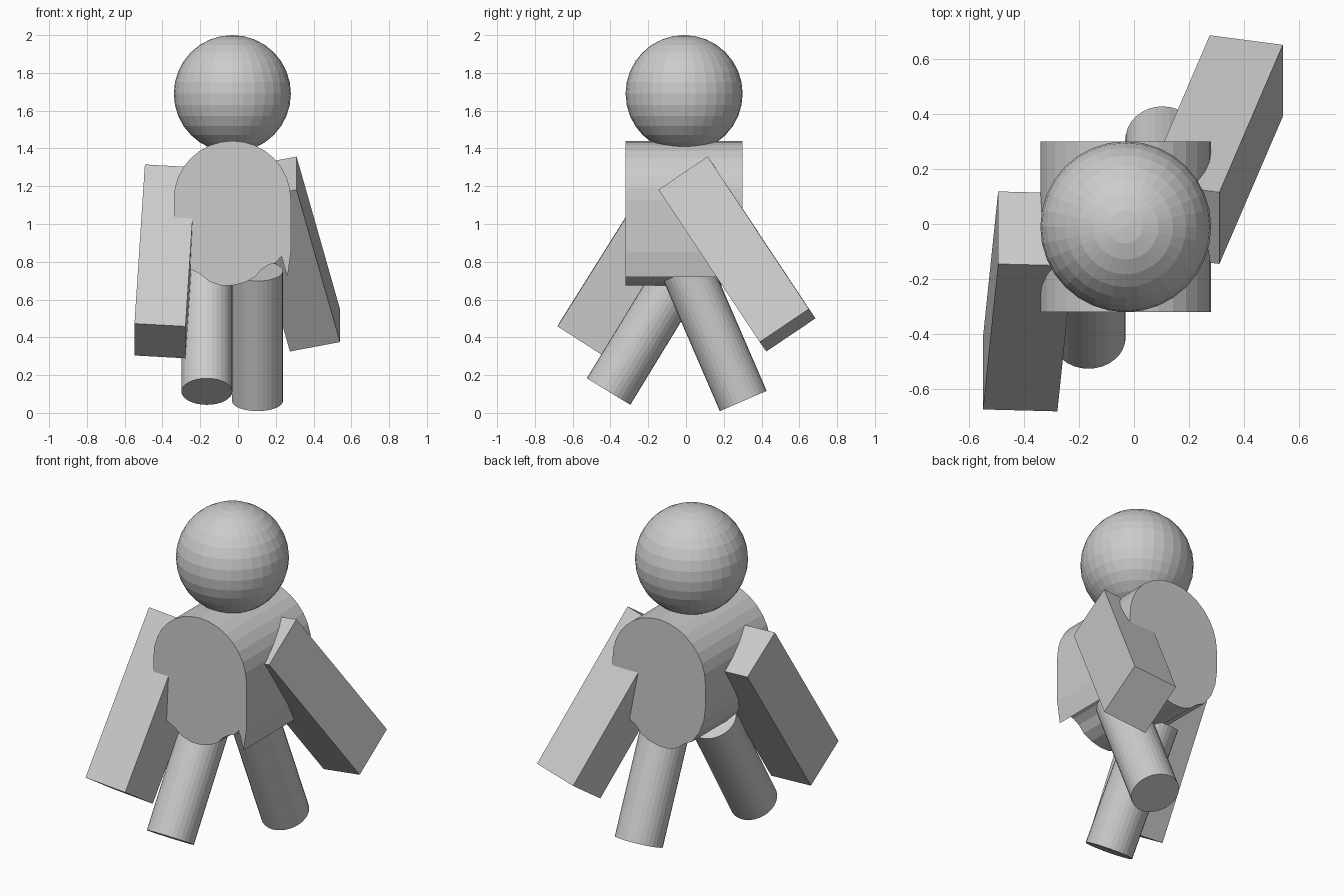
import bpy, bmesh
from math import sin, cos, pi
from mathutils import Matrix, Vector

old = bpy.data.objects.get("Cube")
if old:
    bpy.data.objects.remove(old, do_unlink=True)

# One plain grey for the whole figure
grey = bpy.data.materials.new("plain grey")
grey.use_nodes = True
grey.diffuse_color = (0.6, 0.6, 0.6, 1)
grey.node_tree.nodes["Principled BSDF"].inputs["Base Color"].default_value = grey.diffuse_color


def finish(name, bm):
    bmesh.ops.recalc_face_normals(bm, faces=bm.faces)
    mesh = bpy.data.meshes.new(name)
    bm.to_mesh(mesh)
    bm.free()
    mesh.materials.append(grey)
    obj = bpy.data.objects.new(name, mesh)
    bpy.context.collection.objects.link(obj)
    return obj


def box(name, corner, *edges):
    """Box spanned by three edge vectors starting at one corner."""
    edges = [Vector(e) for e in edges]
    matrix = Matrix(edges).transposed().to_4x4()
    matrix.translation = Vector(corner) + sum(edges, Vector()) / 2
    bm = bmesh.new()
    bmesh.ops.create_cube(bm, size=1, matrix=matrix)
    finish(name, bm)


def leg(name, foot, axis, length=0.75, radius=0.135):
    """Capped cylinder from the foot centre up along its axis."""
    axis = Vector(axis).normalized()
    turn = axis.to_track_quat('Z', 'Y').to_matrix().to_4x4()
    place = Matrix.Translation(Vector(foot) + axis * length / 2)
    bm = bmesh.new()
    bmesh.ops.create_cone(bm, cap_ends=True, segments=32, radius1=radius,
                          radius2=radius, depth=length, matrix=place @ turn)
    finish(name, bm)


# Head: faceted ball
bm = bmesh.new()
bmesh.ops.create_uvsphere(bm, u_segments=32, v_segments=16, radius=0.31,
                          matrix=Matrix.Translation((-0.03, -0.01, 1.69)))
finish("head", bm)

# Torso: round-topped profile with an uneven lower edge, pushed from front to back
arch = [(-0.03 + 0.31 * cos(pi * i / 16), 1.13 + 0.31 * sin(pi * i / 16)) for i in range(17)]
hem = [(-0.34, 0.99), (-0.33, 0.91), (-0.3, 0.83), (-0.25, 0.76), (-0.2, 0.735),
       (-0.15, 0.695), (-0.09, 0.675), (-0.03, 0.675), (0.035, 0.69), (0.09, 0.72),
       (0.125, 0.76), (0.165, 0.785), (0.2, 0.795), (0.23, 0.83), (0.262, 0.72), (0.28, 0.85)]
bm = bmesh.new()
front = bm.faces.new([bm.verts.new((x, -0.32, z)) for x, z in arch + hem])
back = bmesh.ops.extrude_face_region(bm, geom=[front], use_keep_orig=True)
bmesh.ops.translate(bm, vec=(0, 0.62, 0),
                    verts=[g for g in back["geom"] if isinstance(g, bmesh.types.BMVert)])
finish("torso", bm)

# Arms: left swings back and out, right swings forward
box("left_arm", (0.54, 0.39, 0.375), (-0.265, 0.035, -0.05), (0, 0.26, 0.175), (-0.23, -0.535, 0.807))
box("right_arm", (-0.548, -0.673, 0.473), (0.27, -0.007, -0.015), (0, 0.263, -0.169), (0.055, 0.528, 0.842))

# Legs: mid-stride
leg("left_leg", (0.103, 0.303, 0.063), (0, -0.397, 0.918))
leg("right_leg", (-0.165, -0.41, 0.113), (0, 0.52, 0.853))
